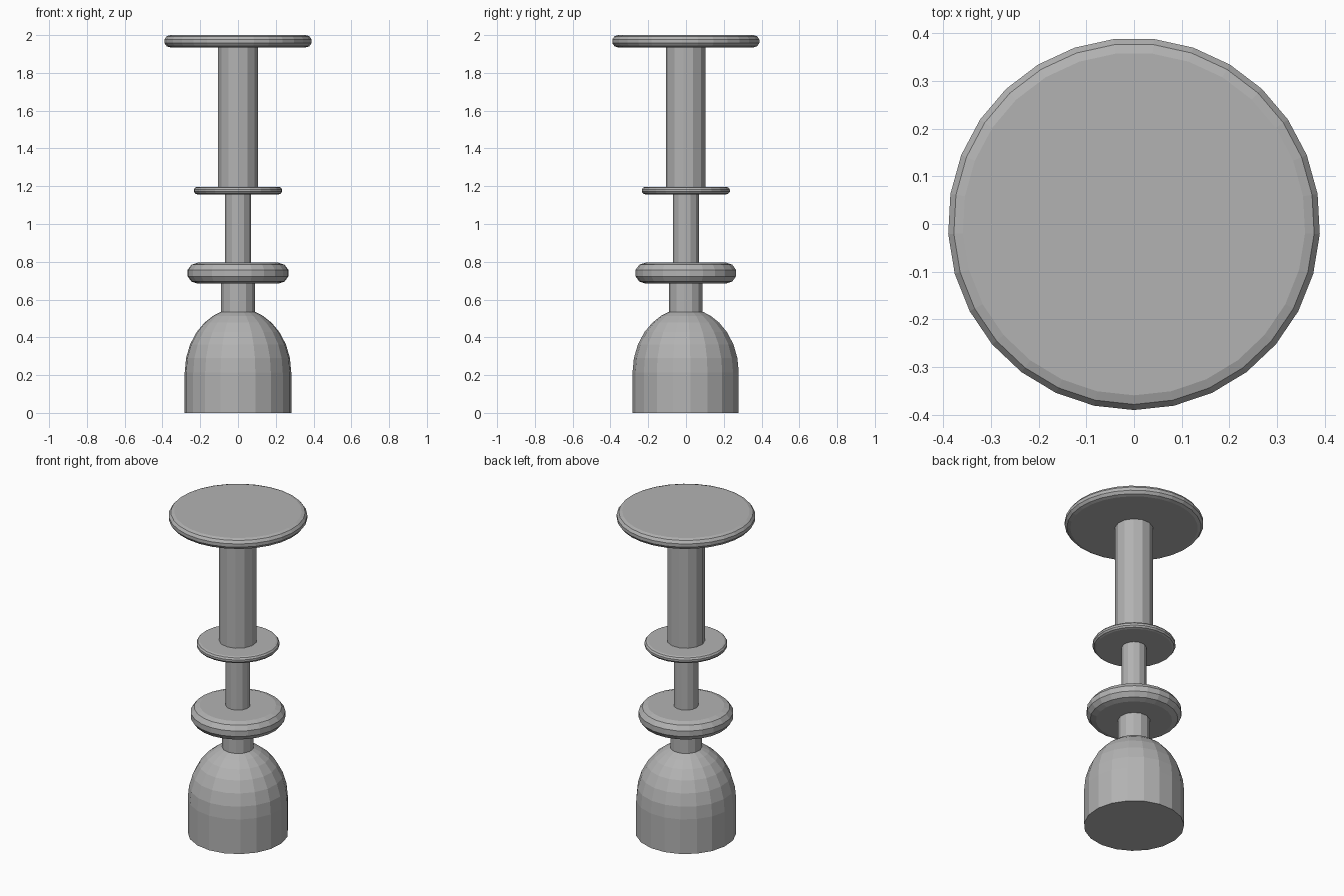
import bpy
from math import sin, cos, pi, radians

if "Cube" in bpy.data.objects:
    bpy.data.objects.remove(bpy.data.objects["Cube"], do_unlink=True)

grey = bpy.data.materials.new("plain_grey")
grey.use_nodes = True
colour = (0.45, 0.45, 0.45, 1)
grey.diffuse_color = colour
grey.node_tree.nodes["Principled BSDF"].inputs["Base Color"].default_value = colour


def lathe(name, profile, sides):
    """Turn (radius, height) points around z and cap both ends."""
    verts = [(r * sin(2 * pi * i / sides), -r * cos(2 * pi * i / sides), z)
             for r, z in profile for i in range(sides)]
    faces = [(k * sides + i, k * sides + (i + 1) % sides,
              (k + 1) * sides + (i + 1) % sides, (k + 1) * sides + i)
             for k in range(len(profile) - 1) for i in range(sides)]
    faces.append(tuple(reversed(range(sides))))
    faces.append(tuple(range(len(verts) - sides, len(verts))))
    mesh = bpy.data.meshes.new(name)
    mesh.from_pydata(verts, [], faces)
    mesh.materials.append(grey)
    obj = bpy.data.objects.new(name, mesh)
    bpy.context.collection.objects.link(obj)
    return obj


def disc(name, radius, low, high, sides, steps=5):
    """Flat disc with a half-round rim."""
    half = (high - low) / 2
    angles = [pi * (k / steps - 0.5) for k in range(steps + 1)]
    lathe(name, [(radius - half + half * cos(a), low + half + half * sin(a))
                 for a in angles], sides)


def column(name, radius, low, high, sides):
    lathe(name, [(radius, low), (radius, high)], sides)


# Domed foot: straight wall, then a rounded shoulder up to the neck
shoulder = [(0.283 * cos(radians(a)), 0.215 + 0.338 * sin(radians(a)))
            for a in (0, 13, 26, 39, 51, 62, 71)]
lathe("domed_foot", [(0.283, 0)] + shoulder, 19)

# Stem sections
column("neck", 0.09, 0.53, 0.69, 13)
column("lower_stem", 0.07, 0.79, 1.16, 13)
column("upper_stem", 0.107, 1.19, 1.94, 13)

# Round-edged discs
disc("lower_ring", 0.27, 0.685, 0.795, 23)
disc("middle_ring", 0.235, 1.157, 1.197, 23)
disc("top_plate", 0.392, 1.935, 2.0, 29)
